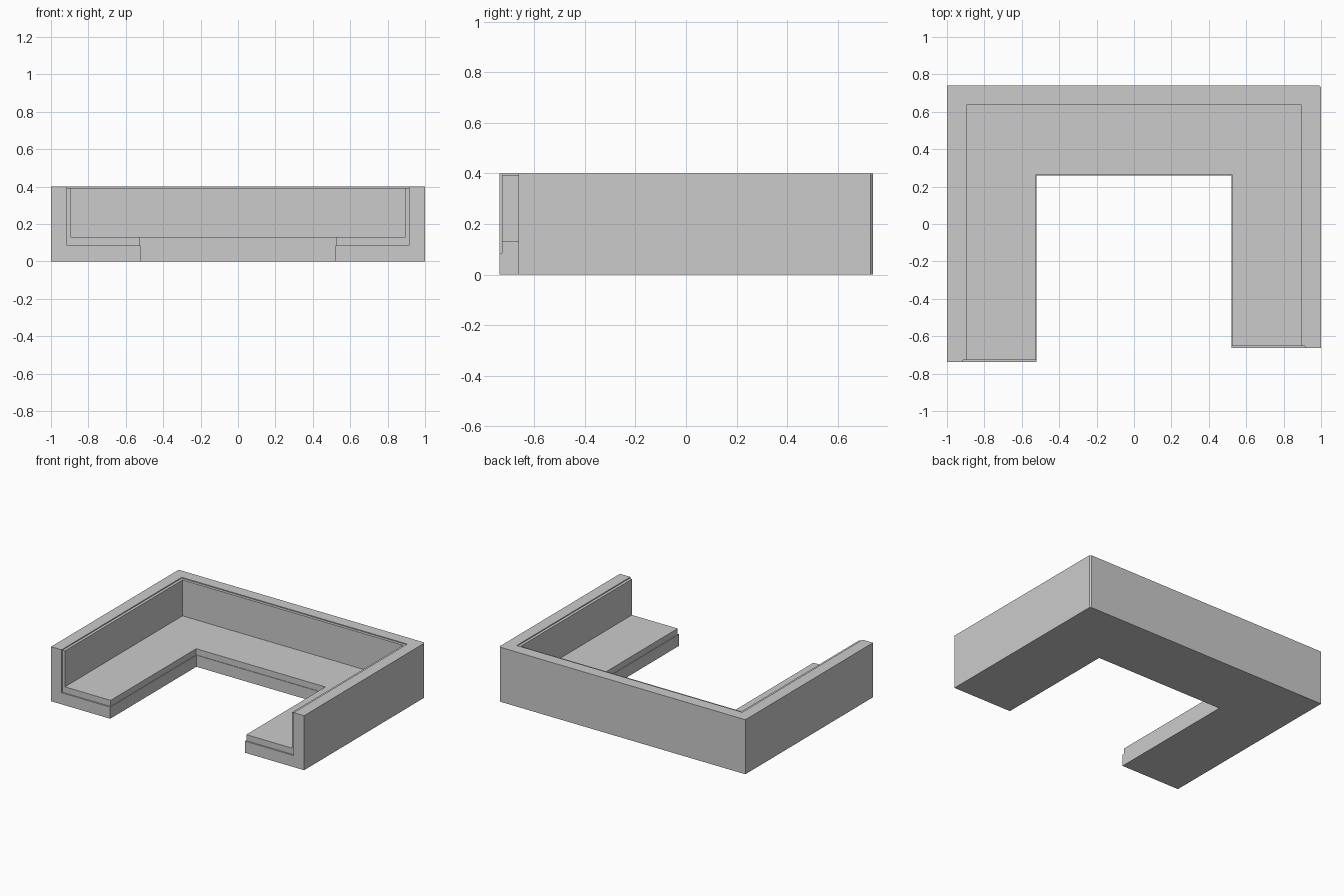
import bpy, bmesh

if "Cube" in bpy.data.objects:
    bpy.data.objects.remove(bpy.data.objects["Cube"])


def sweep_u(name, profile, left_end, right_end):
    """Sweep a (inset, height) profile along a mitred U open to the front."""
    bm = bmesh.new()
    stations = [
        lambda d: (-1 + d, left_end),
        lambda d: (-1 + d, 0.74 - d),
        lambda d: (1 - d, 0.74 - d),
        lambda d: (1 - d, right_end),
    ]
    rings = [[bm.verts.new((*s(d), z)) for d, z in profile] for s in stations]
    n = len(profile)
    for a, b in zip(rings, rings[1:]):
        for i in range(n):
            j = (i + 1) % n
            bm.faces.new((a[i], a[j], b[j], b[i]))
    bm.faces.new(rings[0])
    bm.faces.new(rings[-1][::-1])
    bmesh.ops.recalc_face_normals(bm, faces=bm.faces[:])
    return bm


def finish(name, bm):
    mesh = bpy.data.meshes.new(name)
    bm.to_mesh(mesh)
    bm.free()
    obj = bpy.data.objects.new(name, mesh)
    bpy.context.collection.objects.link(obj)
    return obj


# Outer frame: floor base and tall back wall
frame = sweep_u("outer_frame", [(0, 0), (0.48, 0), (0.48, 0.085),
                                (0.085, 0.085), (0.085, 0.4), (0, 0.4)],
                -0.738, -0.662)
# Small chamfer on the rear right outer corner
corner = [e for e in frame.edges
          if all(v.co.x > 0.99 and v.co.y > 0.73 for v in e.verts)]
bmesh.ops.bevel(frame, geom=corner, offset=0.01, segments=1, affect='EDGES')
finish("outer_frame", frame)

# Inner padding: seat slab and thin backrest, set slightly back from the frame
padding = sweep_u("seat_padding", [(0.085, 0.085), (0.476, 0.085), (0.476, 0.13),
                                   (0.105, 0.13), (0.105, 0.393), (0.085, 0.393)],
                  -0.728, -0.652)
finish("seat_padding", padding)
